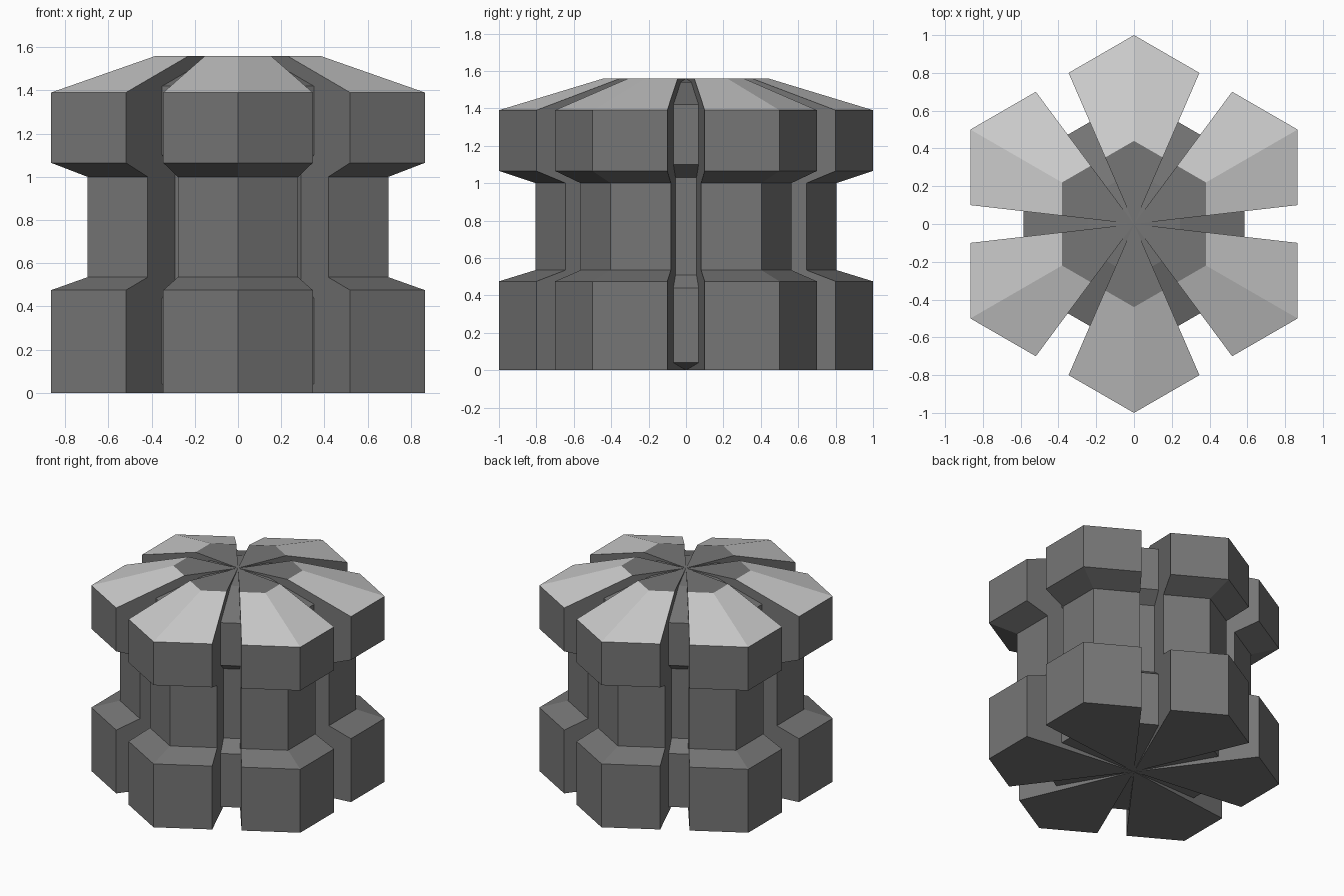
import bpy, bmesh, math
from mathutils import Vector

if "Cube" in bpy.data.objects:
    bpy.data.objects.remove(bpy.data.objects["Cube"])

# Profiles: (scale of hexagon outline, height), from bottom centre to top centre
LOBE = [(0, 0), (1, 0), (1, 0.475), (0.805, 0.535), (0.805, 1.0),
        (1, 1.065), (1, 1.39), (0.44, 1.56), (0, 1.56)]
GROOVE = [(0, 0), (0.675, 0.04), (0.675, 0.44), (0.56, 0.51), (0.56, 1.03),
          (0.675, 1.10), (0.675, 1.42), (0.28, 1.54), (0, 1.56)]
ROOF_BAND = 6


def hex_corner(i):
    a = math.radians(90 + 60 * i)
    return Vector((math.cos(a), math.sin(a)))


def material(name, value):
    m = bpy.data.materials.new(name)
    m.diffuse_color = (value, value, value, 1)
    m.use_nodes = True
    m.node_tree.nodes["Principled BSDF"].inputs["Base Color"].default_value = m.diffuse_color
    return m


# Columns around the outline: lobe corner, lobe edge, groove, lobe edge
columns = []
for i in range(6):
    a, b = hex_corner(i), hex_corner(i + 1)
    for t, prof in ((0, LOBE), (0.4, LOBE), (0.4, GROOVE), (0.6, GROOVE), (0.6, LOBE)):
        columns.append((a.lerp(b, t), prof))

# Skin neighbouring columns together
bm = bmesh.new()
grid = [[bm.verts.new((p.x * s, p.y * s, z)) for s, z in prof] for p, prof in columns]
n = len(columns)
for i in range(n):
    k = (i + 1) % n
    for j in range(len(LOBE) - 1):
        f = bm.faces.new((grid[i][j], grid[k][j], grid[k][j + 1], grid[i][j + 1]))
        # Light sloping roof on the lobes only
        if j == ROOF_BAND and columns[i][1] is LOBE and columns[k][1] is LOBE:
            f.material_index = 1

# Merge the points that meet on the axis
bmesh.ops.remove_doubles(bm, verts=bm.verts, dist=1e-5)
bmesh.ops.recalc_face_normals(bm, faces=bm.faces)

mesh = bpy.data.meshes.new("six_lobed_body")
bm.to_mesh(mesh)
bm.free()
mesh.materials.append(material("dark_grey", 0.18))
mesh.materials.append(material("light_grey", 0.8))
body = bpy.data.objects.new("six_lobed_body", mesh)
bpy.context.collection.objects.link(body)
